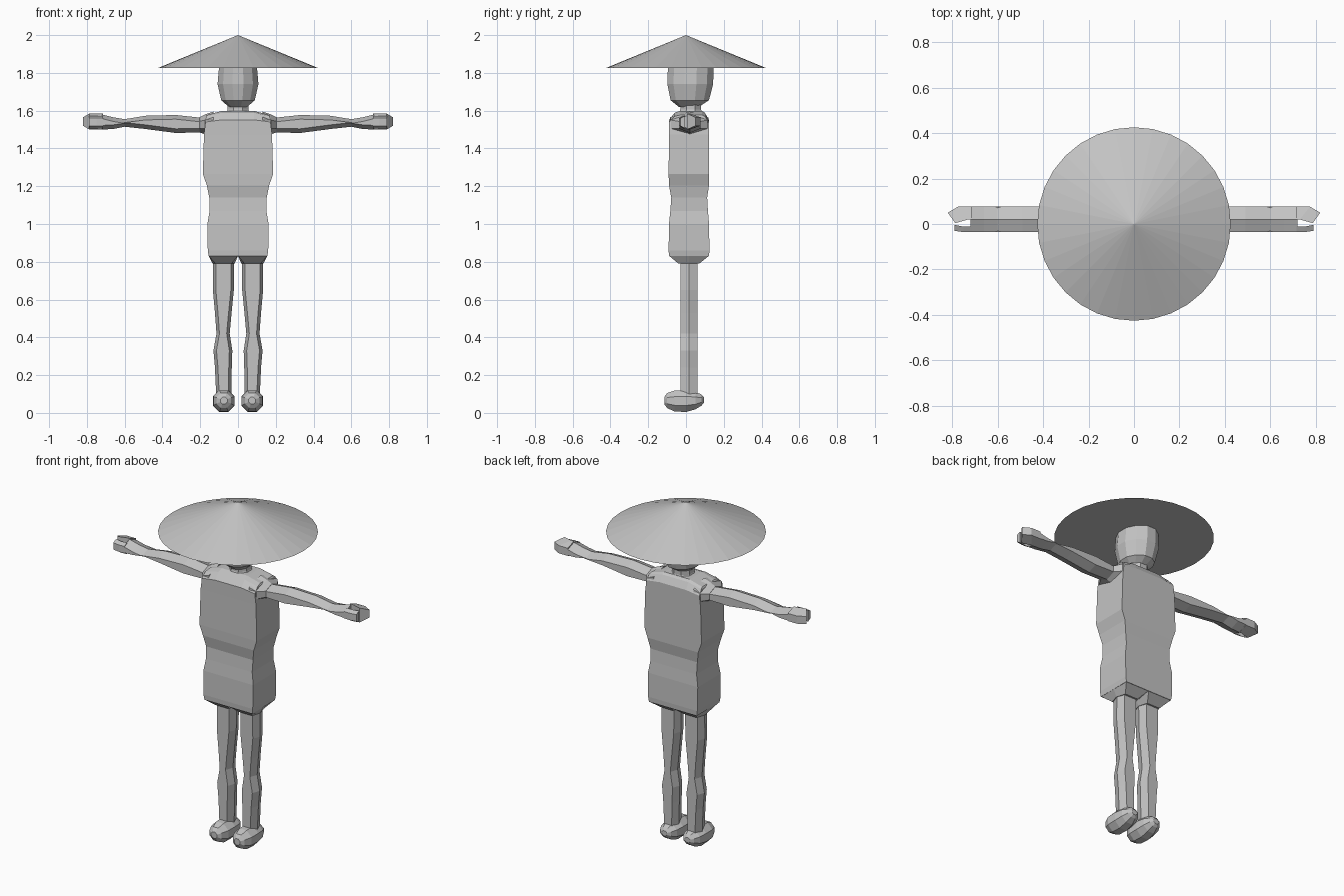
import bpy, bmesh, math

if "Cube" in bpy.data.objects:
    bpy.data.objects.remove(bpy.data.objects["Cube"])

grey = bpy.data.materials.new("plain grey")
grey.diffuse_color = (0.55, 0.55, 0.55, 1)
grey.use_nodes = True
grey.node_tree.nodes["Principled BSDF"].inputs["Base Color"].default_value = grey.diffuse_color


def loft(name, rings, mirror=False):
    """Skin a list of even-sided rings, closing both ends with quad strips."""
    bm = bmesh.new()
    vs = [[bm.verts.new(p) for p in r] for r in rings]
    n = len(rings[0])
    for a, b in zip(vs, vs[1:]):
        for i in range(n):
            j = (i + 1) % n
            bm.faces.new((a[i], a[j], b[j], b[i]))
    for r in (vs[0], vs[-1]):
        for j in range(n // 2 - 1):
            bm.faces.new((r[j], r[j + 1], r[n - 2 - j], r[n - 1 - j]))
    bmesh.ops.recalc_face_normals(bm, faces=bm.faces)
    me = bpy.data.meshes.new(name)
    bm.to_mesh(me)
    bm.free()
    me.materials.append(grey)
    ob = bpy.data.objects.new(name, me)
    bpy.context.collection.objects.link(ob)
    if mirror:
        ob.modifiers.new("Mirror", 'MIRROR')
    return ob


def oval(n, turn=0.0):
    return [(math.cos(2 * math.pi * (i + turn) / n), math.sin(2 * math.pi * (i + turn) / n)) for i in range(n)]


# Wide cone hat
bpy.ops.mesh.primitive_cone_add(vertices=32, radius1=0.426, radius2=0, depth=0.175, location=(0, 0, 1.9125))
hat = bpy.context.object
hat.name = "cone_hat"
hat.data.materials.append(grey)

# Head: (z, half width, front y, back y)
head = [(1.62, .05, -.04, .07), (1.655, .092, -.085, .125), (1.74, .112, -.103, .148),
        (1.83, .104, -.1, .15), (1.89, .06, -.06, .1)]
loft("head", [[(x * w, (f + b) / 2 + y * (b - f) / 2, z) for x, y in oval(12, 0.5)] for z, w, f, b in head])
loft("neck", [[(x * w, .025 + y * w, z) for x, y in oval(8, 0.5)] for z, w in ((1.57, .075), (1.605, .06), (1.635, .06))])

# Boxy torso: (z, half width, front y, back y, drop towards the shoulders)
torso = [(.83, .155, -.09, .122, 0), (.86, .16, -.092, .124, 0), (1.0, .162, -.09, .122, 0),
         (1.07, .15, -.083, .116, 0), (1.14, .152, -.078, .112, 0), (1.205, .165, -.09, .122, 0),
         (1.265, .186, -.092, .122, 0), (1.475, .18, -.09, .122, 0), (1.555, .172, -.09, .122, .015),
         (1.595, .17, -.06, .1, .025), (1.607, .165, -.03, .085, .03)]
cols = (-1, -.5, .5, 1)
loft("torso", [[(c * w, f, z - d * c * c) for c in cols] + [(c * w, b, z - d * c * c) for c in reversed(cols)]
               for z, w, f, b, d in torso])


def arm_ring(x, lo, hi, f=-.035, b=.076, c=.022):
    return [(x, .02, hi), (x, b, hi - c), (x, b, lo + c), (x, .02, lo), (x, f, lo + c), (x, f, hi - c)]


# Shoulders and six-sided arms
loft("shoulder", [arm_ring(.13, 1.475, 1.595, -.085, .118, .03), arm_ring(.175, 1.475, 1.58, -.08, .115, .03),
                  arm_ring(.205, 1.485, 1.565)], True)
arm = [(.19, 1.485, 1.562), (.33, 1.482, 1.577), (.49, 1.503, 1.573), (.6, 1.515, 1.555),
       (.66, 1.503, 1.565), (.72, 1.5, 1.58)]
loft("arm", [arm_ring(*a) for a in arm], True)

# Hands: a bent finger block behind and a short thumb in front
loft("fingers", [[(xi, yi, 1.585), (xo, yo, 1.565), (xo, yo, 1.52), (xi, yi, 1.5)]
                 for xi, yi, xo, yo in ((.715, .02, .715, .076), (.73, .02, .775, .076), (.787, .004, .82, .05))], True)
loft("thumb", [[(x, i, 1.572), (x, o, 1.56), (x, o, 1.52), (x, i, 1.505)]
               for x, i, o in ((.715, -.01, -.035), (.75, -.012, -.036), (.79, -.004, -.03))], True)


def leg_ring(z, a, b, f=-.03, k=.06, c=.016):
    m = (f + k) / 2
    return [(a, m, z), (a + c, f, z), (b - c, f, z), (b, m, z), (b - c, k, z), (a + c, k, z)]


# Hips tapering into six-sided legs: (z, inner x, outer x)
loft("hip", [leg_ring(.832, 0, .155, -.09, .122, 0), leg_ring(.79, .018, .135, -.04, .07)], True)
leg = [(.8, .02, .132), (.65, .022, .133), (.53, .034, .122), (.42, .044, .114), (.33, .03, .13),
       (.24, .033, .122), (.08, .036, .115)]
loft("leg", [leg_ring(*r) for r in leg], True)

# Rounded feet: (y, centre z, half width, half height)
foot = [(-.115, .065, .02, .02), (-.1, .065, .042, .043), (-.06, .063, .06, .06), (0, .063, .062, .063),
        (.05, .065, .055, .05), (.082, .068, .038, .032), (.094, .068, .018, .016)]
loft("foot", [[(.075 + x * w, y, cz + s * h) for x, s in oval(8, 0.5)] for y, cz, w, h in foot], True)
